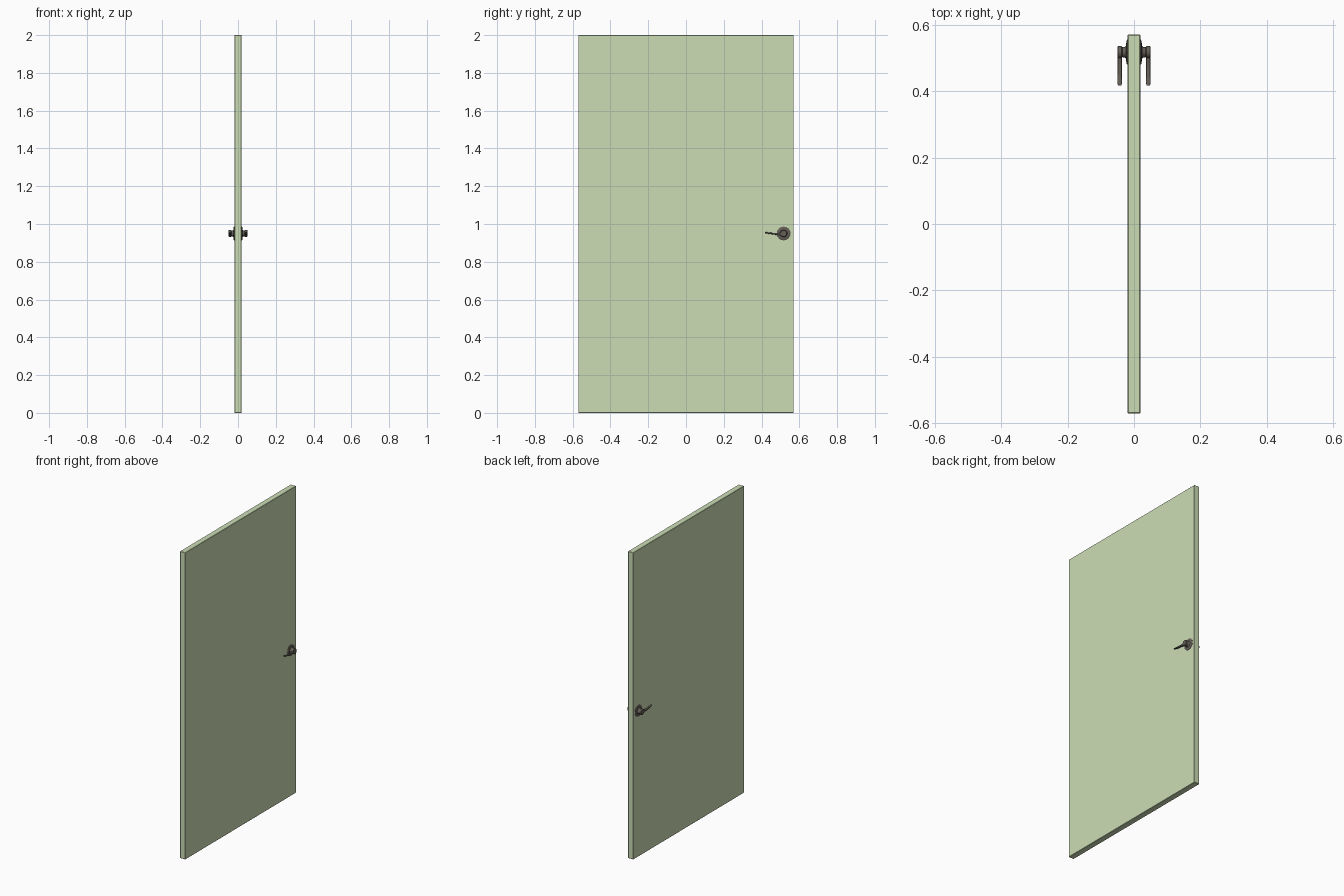
import bpy, bmesh
from math import sin, cos, tau

if "Cube" in bpy.data.objects:
    bpy.data.objects.remove(bpy.data.objects["Cube"])

PIVOT_Y, PIVOT_Z = 0.517, 0.95


def material(name, color):
    m = bpy.data.materials.new(name)
    m.diffuse_color = (*color, 1)
    m.use_nodes = True
    m.node_tree.nodes["Principled BSDF"].inputs["Base Color"].default_value = m.diffuse_color
    return m


green = material("pale_green", (0.60, 0.72, 0.46))
bronze = material("dark_bronze", (0.13, 0.115, 0.095))


def make_object(name, bm, mat, smooth=True):
    bmesh.ops.recalc_face_normals(bm, faces=bm.faces)
    me = bpy.data.meshes.new(name)
    bm.to_mesh(me)
    bm.free()
    me.materials.append(mat)
    ob = bpy.data.objects.new(name, me)
    bpy.context.collection.objects.link(ob)
    if smooth:
        bpy.context.view_layer.objects.active = ob
        ob.select_set(True)
        bpy.ops.object.shade_smooth_by_angle(angle=0.6)
        ob.select_set(False)
    return ob


def loft(rings):
    """Skin a list of closed rings and cap both ends."""
    bm = bmesh.new()
    loops = [[bm.verts.new(p) for p in ring] for ring in rings]
    n = len(loops[0])
    for a, b in zip(loops, loops[1:]):
        for i in range(n):
            j = (i + 1) % n
            bm.faces.new((a[i], a[j], b[j], b[i]))
    bm.faces.new(loops[0])
    bm.faces.new(loops[-1])
    return bm


def lathe(profile, side, segments=48, lobes=0, depth=0.0):
    """Turn (x, radius) points about the handle spindle, optionally scalloped."""
    rings = []
    for x, r in profile:
        ring = []
        for i in range(segments):
            a = tau * i / segments
            q = r * (1 + depth * cos(lobes * a))
            ring.append((side * x, PIVOT_Y + q * cos(a), PIVOT_Z + q * sin(a)))
        rings.append(ring)
    return loft(rings)


# Door slab with slightly eased edges
bm = bmesh.new()
bmesh.ops.create_cube(bm, size=1)
for v in bm.verts:
    v.co = (v.co.x * 0.038, v.co.y * 1.14, v.co.z * 2 + 1)
slab = make_object("door_slab", bm, green, smooth=False)
bevel = slab.modifiers.new("eased_edges", 'BEVEL')
bevel.width = 0.002
bevel.segments = 1

# Lever centreline: y, z, half width (x), half height (z)
LEVER = [(0.522, 0.949, 0.0065, 0.009), (0.500, 0.947, 0.0065, 0.007),
         (0.475, 0.9475, 0.0065, 0.005), (0.450, 0.950, 0.0065, 0.004),
         (0.425, 0.9535, 0.0065, 0.0035), (0.417, 0.955, 0.0055, 0.003)]

# Matching handle on each face
for label, side in (("right", 1), ("left", -1)):
    # Scalloped backplate
    plate = [(0.018, 0.0365), (0.0205, 0.0365), (0.0225, 0.033), (0.0235, 0.026)]
    make_object(f"{label}_rose", lathe(plate, side, 96, 16, 0.03), bronze)

    # Flared neck and hub
    neck = [(0.022, 0.021), (0.025, 0.018), (0.029, 0.0155), (0.035, 0.015),
            (0.037, 0.018), (0.048, 0.018), (0.050, 0.016)]
    make_object(f"{label}_hub", lathe(neck, side), bronze)

    # Gently curved tapering lever
    rings = []
    for y, z, w, h in LEVER:
        ring = []
        for i in range(16):
            a = tau * i / 16
            c, s = cos(a), sin(a)
            ring.append((side * 0.043 + w * (abs(c) ** 0.5) * (1 if c > 0 else -1),
                         y, z + h * (abs(s) ** 0.5) * (1 if s > 0 else -1)))
        rings.append(ring)
    make_object(f"{label}_lever", loft(rings), bronze)
